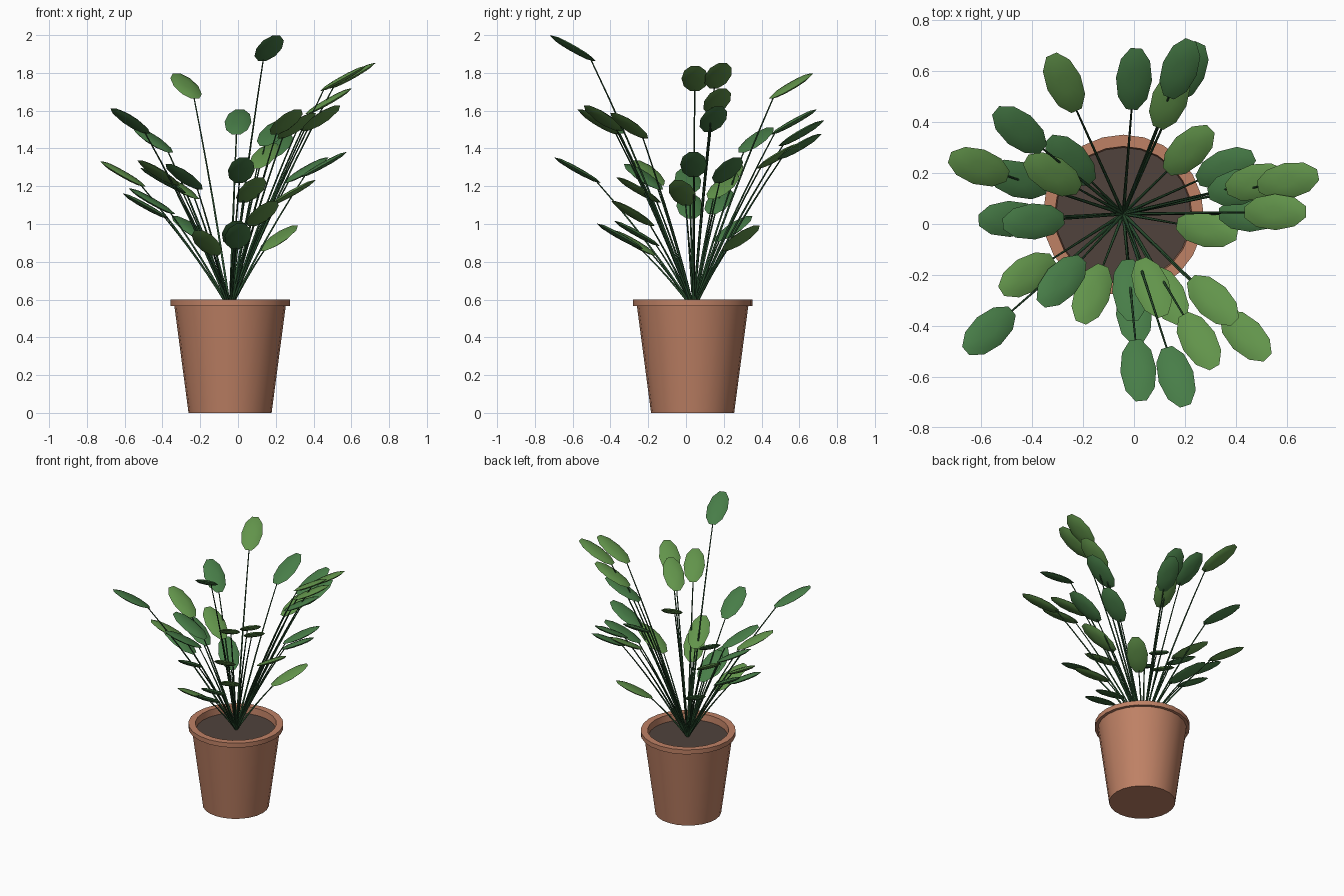
import bpy, math
from mathutils import Vector

if "Cube" in bpy.data.objects:
    bpy.data.objects.remove(bpy.data.objects["Cube"])

CX, CY = -0.042, 0.035


def mat(name, rgb):
    m = bpy.data.materials.new(name)
    m.diffuse_color = (*rgb, 1)
    m.use_nodes = True
    m.node_tree.nodes["Principled BSDF"].inputs["Base Color"].default_value = m.diffuse_color
    return m


TERRACOTTA = mat("terracotta", (0.52, 0.22, 0.13))
SOIL = mat("soil_brown", (0.08, 0.055, 0.045))
STEM = mat("stem_green", (0.022, 0.075, 0.028))
LIGHT = mat("leaf_light", (0.122, 0.296, 0.07))
DARK = mat("leaf_dark", (0.064, 0.205, 0.064))


def make(name, verts, faces, material, smooth):
    me = bpy.data.meshes.new(name)
    me.from_pydata(verts, [], faces)
    me.materials.append(material)
    ob = bpy.data.objects.new(name, me)
    bpy.context.collection.objects.link(ob)
    bpy.ops.object.select_all(action='DESELECT')
    ob.select_set(True)
    bpy.context.view_layer.objects.active = ob
    bpy.ops.object.shade_smooth_by_angle(angle=math.radians(smooth))


def skin(n, rings):
    # quads between stacked rings of n points, capped at both ends
    faces = [(k * n + i, k * n + (i + 1) % n, (k + 1) * n + (i + 1) % n, (k + 1) * n + i)
             for k in range(rings - 1) for i in range(n)]
    last = (rings - 1) * n
    return faces + [tuple(reversed(range(n))), tuple(range(last, last + n))]


def lathe(name, profile, material, n=24):
    # revolve (radius, z) points about the pot axis
    verts = [(CX + r * math.cos(2 * math.pi * i / n), CY + r * math.sin(2 * math.pi * i / n), z)
             for r, z in profile for i in range(n)]
    make(name, verts, skin(n, len(profile)), material, 35)


# pot with overhanging rim, and soil inside
lathe("pot", [(0.220, 0), (0.295, 0.567), (0.316, 0.567), (0.316, 0.60),
              (0.270, 0.60), (0.265, 0.545)], TERRACOTTA)
lathe("soil", [(0.262, 0.53), (0.266, 0.552)], SOIL)


def leaf(name, centre, direction, material, length=0.145, width=0.071, thick=0.015):
    # thin ten-sided lens lying along the direction
    x = direction.normalized()
    y = Vector((0, 0, 1)).cross(x).normalized()
    z = x.cross(y)
    n, verts = 10, []
    rings = [(0.3, -0.95), (0.75, -0.66), (1, 0), (0.75, 0.66), (0.3, 0.95)]
    for f, h in rings:
        for i in range(n):
            a = 2 * math.pi * (i + 0.5) / n
            verts.append(centre + x * (length * f * math.cos(a))
                         + y * (width * f * math.sin(a)) + z * (thick * h))
    make(name, verts, skin(n, len(rings)), material, 45)


def stem(name, a, b, c, r0=0.007, r1=0.0035, steps=6):
    # slightly bowed tapering stalk
    cu = bpy.data.curves.new(name, 'CURVE')
    cu.dimensions = '3D'
    cu.bevel_depth = 1.0
    cu.bevel_resolution = 1
    cu.use_fill_caps = True
    sp = cu.splines.new('POLY')
    sp.points.add(steps)
    for i in range(steps + 1):
        t = i / steps
        p = a * (1 - t) ** 2 + b * 2 * t * (1 - t) + c * t * t
        sp.points[i].co = (*p, 1)
        sp.points[i].radius = r0 + (r1 - r0) * t
    cu.materials.append(STEM)
    bpy.context.collection.objects.link(bpy.data.objects.new(name, cu))


# leaf centres
light_leaves = [
    (-.275, .555, 1.73), (.14, .49, 1.36), (.215, .29, .925), (.48, .165, 1.65),
    (.605, .17, 1.785), (.555, .047, 1.77), (.287, -.02, 1.165), (.31, -.30, 1.52),
    (.44, -.44, 1.56), (.255, -.46, 1.54), (.07, -.25, 1.18), (.13, -.28, 1.055),
    (-.165, -.275, .90), (-.42, -.20, 1.27), (-.61, .225, 1.265), (-.32, .195, 1.20)]
dark_leaves = [
    (0, .57, 1.54), (.18, .61, 1.48), (.21, .60, 1.41), (.36, .22, 1.285),
    (.41, .145, 1.555), (.455, .04, 1.315), (.165, -.60, 1.93), (.017, -.575, 1.285),
    (0, -.35, .935), (-.015, -.26, .95), (-.285, -.225, 1.25), (-.57, -.42, 1.545),
    (-.395, .01, 1.23), (-.49, .02, 1.095), (-.455, .175, 1.12), (-.45, .37, 1.445),
    (-.25, .25, .975)]

# stems fan out from one point, each carrying a leaf tilted up and outward
root = Vector((CX, CY + 0.005, 0.55))
tilt = math.radians(29)
for tone, group in ((LIGHT, light_leaves), (DARK, dark_leaves)):
    for i, c in enumerate(group):
        c = Vector(c)
        out = Vector((c.x - root.x, c.y - root.y, 0)).normalized()
        d = out * math.cos(tilt) + Vector((0, 0, math.sin(tilt)))
        tag = f"{tone.name}_{i + 1:02d}"
        leaf(tag, c, d, tone)
        end = c - d * 0.115 - Vector((0, 0, 0.003))
        rise = end - root
        mid = root + Vector((rise.x * 0.45, rise.y * 0.45, rise.z * 0.53))
        stem("stem_" + tag, root, mid, end)
